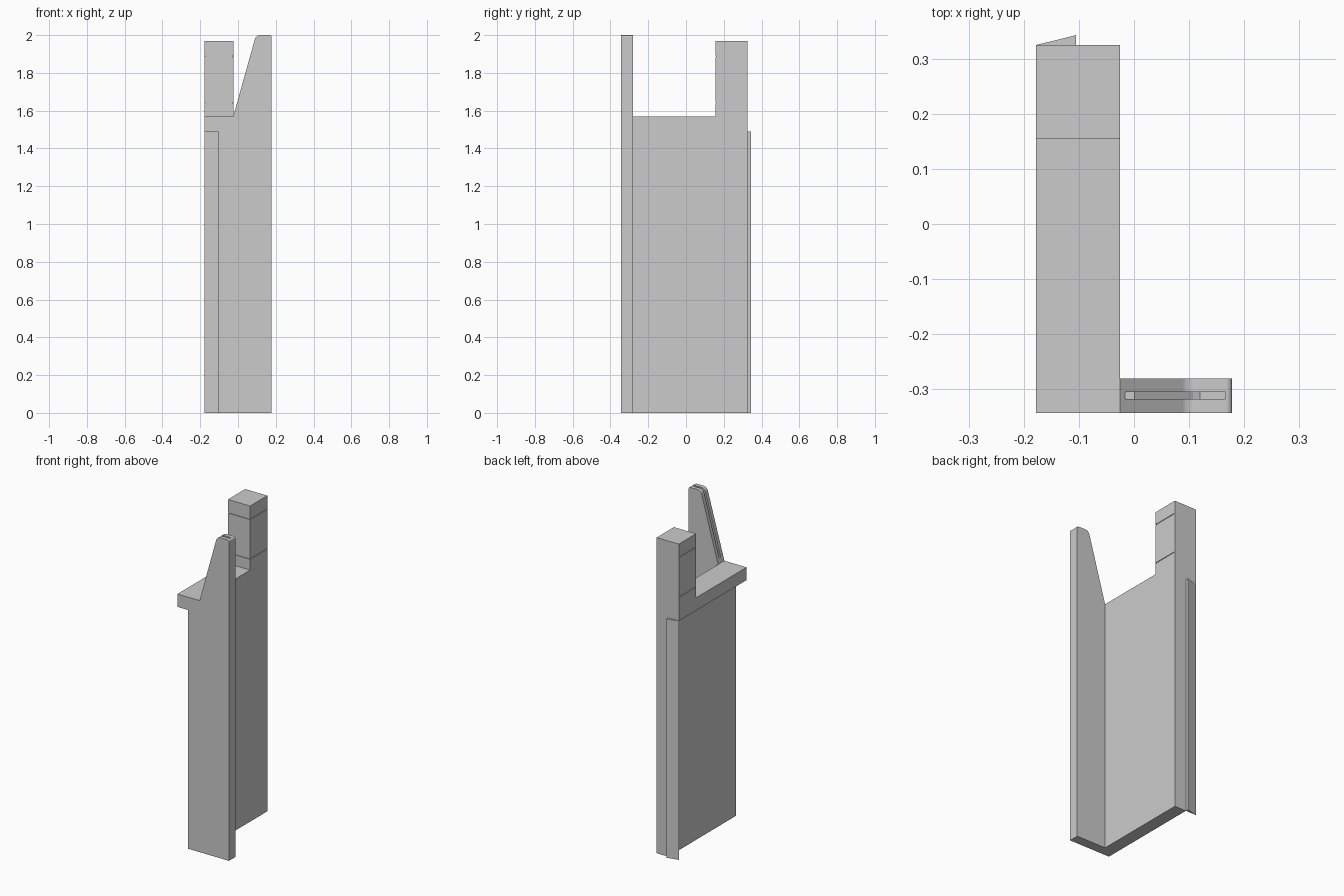
import bpy, bmesh, math
from mathutils import Vector

if "Cube" in bpy.data.objects:
    bpy.data.objects.remove(bpy.data.objects["Cube"])


def prism(name, pts, axis, lo, hi):
    """Extrude a 2D outline along an axis from lo to hi."""
    place = {'x': lambda a, b, c: (c, a, b),
             'y': lambda a, b, c: (a, c, b),
             'z': lambda a, b, c: (a, b, c)}[axis]
    bm = bmesh.new()
    face = bm.faces.new([bm.verts.new(place(a, b, lo)) for a, b in pts])
    ext = bmesh.ops.extrude_face_region(bm, geom=[face])
    moved = [v for v in ext['geom'] if isinstance(v, bmesh.types.BMVert)]
    bmesh.ops.translate(bm, verts=moved, vec=Vector(place(0, 0, hi - lo)))
    bmesh.ops.recalc_face_normals(bm, faces=bm.faces)
    me = bpy.data.meshes.new(name)
    bm.to_mesh(me)
    bm.free()
    ob = bpy.data.objects.new(name, me)
    bpy.context.collection.objects.link(ob)
    return ob


def combine(target, other, op):
    """Apply a boolean and discard the operand."""
    mod = target.modifiers.new(op.lower(), 'BOOLEAN')
    mod.operation, mod.object, mod.solver = op, other, 'EXACT'
    bpy.context.view_layer.objects.active = target
    bpy.ops.object.modifier_apply(modifier=mod.name)
    bpy.data.objects.remove(other, do_unlink=True)


def arc(cx, cz, r, a0, a1, n=6):
    return [(cx + r * math.cos(math.radians(a0 + (a1 - a0) * i / n)),
             cz + r * math.sin(math.radians(a0 + (a1 - a0) * i / n))) for i in range(n + 1)]


XL, XW, XI, XR = -0.178, -0.105, -0.025, 0.178
YF, YB = -0.343, 0.325

# Tall main panel
body = prism('housing', [(XW, YF), (XI, YF), (XI, YB), (XW, YB)], 'z', 0, 1.53)

# Overhanging top ledge with the rear post
head = prism('top_ledge', [(YF, 1.49), (YB, 1.49), (YB, 1.97), (0.155, 1.97),
                           (0.155, 1.57), (YF, 1.57)], 'x', XL, XI)
combine(body, head, 'UNION')

# Front plate with sloped, rounded tip
blade = prism('front_plate', [(XW, 0), (XR, 0)] + arc(XR - 0.01, 1.99, 0.01, 0, 90, 4)
              + arc(0.118, 1.97, 0.03, 90, 164.5) + [(XI, 1.57), (XW, 1.57)],
              'y', YF, -0.281)
combine(body, blade, 'UNION')

# Slot sunk into the sloped edge
slot = prism('slot_cutter', [(-0.017, 1.6), (0.001, 1.6), (0.107, 1.965), (0.12, 1.982),
                             (0.166, 1.982), (0.166, 2.1), (-0.017, 2.1)],
             'y', -0.318, -0.305)
combine(body, slot, 'DIFFERENCE')

# Fine grooves round three sides of the post
for z in (1.64, 1.888):
    groove = prism('groove_cutter', [(-0.2, 0.1), (0, 0.1), (0, 0.317), (-0.029, 0.317),
                                     (-0.029, 0.159), (-0.174, 0.159), (-0.174, 0.317),
                                     (-0.2, 0.317)], 'z', z - 0.003, z + 0.003)
    combine(body, groove, 'DIFFERENCE')

# Slim wedge-shaped rear fin
prism('rear_fin', [(XL, YB), (XW, YB), (XW, 0.343)], 'z', 0, 1.49)
